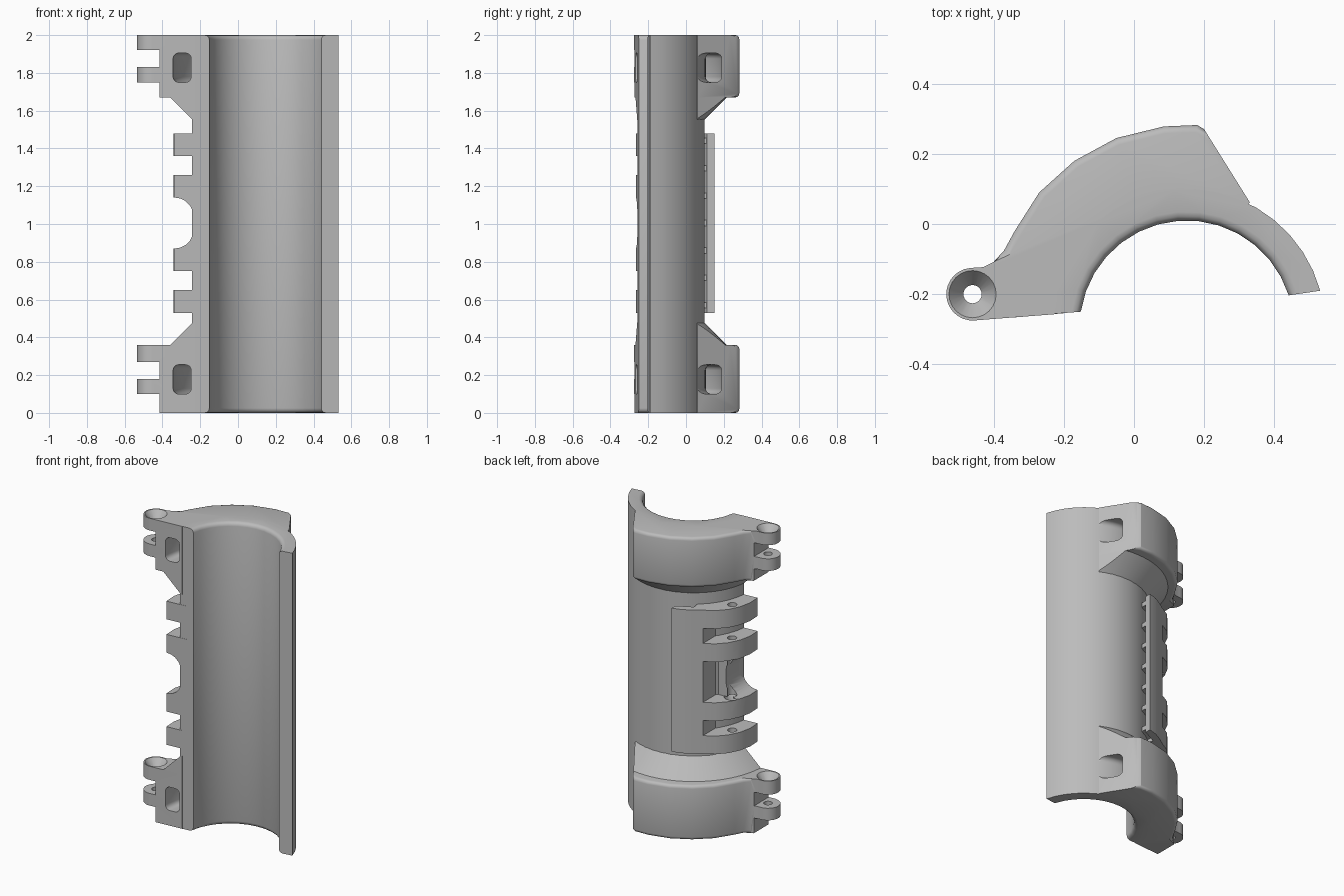
import bpy, bmesh, math
from mathutils import Matrix, Vector

cube = bpy.data.objects.get("Cube")
if cube:
    bpy.data.objects.remove(cube)

CX, CY = 0.15, -0.295          # tube axis
R_IN, R_OUT = 0.305, 0.395

grey = bpy.data.materials.new("plain grey")
grey.use_nodes = True
grey.diffuse_color = (0.5, 0.5, 0.5, 1)
grey.node_tree.nodes["Principled BSDF"].inputs["Base Color"].default_value = (0.5, 0.5, 0.5, 1)


def cut_y(x):
    """Slightly tilted plane that ends every part at the front."""
    return -0.25 + 0.085 * (x + 0.15)


def arc(r, a0, a1, n, cx=CX, cy=CY):
    angles = [math.radians(a0 + (a1 - a0) * i / n) for i in range(n + 1)]
    return [(cx + r * math.cos(a), cy + r * math.sin(a)) for a in angles]


def finish(name, bm):
    bmesh.ops.recalc_face_normals(bm, faces=bm.faces)
    mesh = bpy.data.meshes.new(name)
    bm.to_mesh(mesh)
    bm.free()
    mesh.materials.append(grey)
    obj = bpy.data.objects.new(name, mesh)
    bpy.context.collection.objects.link(obj)
    return obj


def prism(name, pts, z0, z1, round_rule=None, width=0.02):
    """Extrude an outline upward; optionally round end edges picked by a rule."""
    bm = bmesh.new()
    face = bm.faces.new([bm.verts.new((x, y, z0)) for x, y in pts])
    ext = bmesh.ops.extrude_face_region(bm, geom=[face])["geom"]
    bmesh.ops.translate(bm, vec=(0, 0, z1 - z0), verts=[v for v in ext if isinstance(v, bmesh.types.BMVert)])
    if round_rule:
        edges = [e for e in bm.edges if abs(e.verts[0].co.z - e.verts[1].co.z) < 1e-5
                 and all(round_rule(v.co) for v in e.verts)]
        bmesh.ops.bevel(bm, geom=edges, offset=width, segments=3, profile=0.5, affect='EDGES')
    return finish(name, bm)


def box(x0, x1, y0, y1, z0, z1):
    return prism("cutter", [(x0, y0), (x1, y0), (x1, y1), (x0, y1)], z0, z1)


def cone(x, y, r0, r1, z0, z1, n=24):
    bm = bmesh.new()
    bmesh.ops.create_cone(bm, cap_ends=True, segments=n, radius1=r0, radius2=r1, depth=z1 - z0,
                          matrix=Matrix.Translation((x, y, (z0 + z1) / 2)))
    return finish("cutter", bm)


def boolean(obj, tool, operation='DIFFERENCE'):
    mod = obj.modifiers.new("cut", 'BOOLEAN')
    mod.operation, mod.object, mod.solver = operation, tool, 'EXACT'
    bpy.context.view_layer.objects.active = obj
    bpy.ops.object.modifier_apply(modifier=mod.name)
    bpy.data.objects.remove(tool)


def rounded_rect(x0, x1, z0, z1, r):
    pts = []
    for cx, cz, a in ((x1 - r, z1 - r, 0), (x0 + r, z1 - r, 90), (x0 + r, z0 + r, 180), (x1 - r, z0 + r, 270)):
        pts += arc(r, a, a + 90, 5, cx, cz)
    return pts


def tunnel(z0, z1):
    """Curved strap channel swept around the tube axis."""
    bm = bmesh.new()
    pts = rounded_rect(CX + 0.4, CX + 0.495, z0, z1, 0.03)
    face = bm.faces.new([bm.verts.new((x, CY, z)) for x, z in pts])
    bmesh.ops.rotate(bm, verts=bm.verts, cent=(CX, CY, 0), matrix=Matrix.Rotation(math.radians(35), 3, 'Z'))
    bmesh.ops.spin(bm, geom=[face] + face.edges[:] + face.verts[:], cent=(CX, CY, 0), axis=(0, 0, 1),
                   angle=math.radians(160), steps=28)
    holes = [e for e in bm.edges if e.is_boundary]
    if holes:
        bmesh.ops.holes_fill(bm, edges=holes)
    return finish("cutter", bm)


def radius(co):
    return (Vector((co.x, co.y)) - Vector((CX, CY))).length


# Half tube with rounded inner rims
prism("half_tube", arc(R_OUT, 15.4, 174.5, 18) + arc(R_IN, 171.5, 17.5, 14), 0, 2,
      lambda co: radius(co) < R_IN + 0.01, 0.025)

# Clamp outline, shared by both collars
PIN = (-0.46, -0.2)
outline = [(0.33, 0.062), (0.2, 0.27), (0.18, 0.282), (0.085, 0.278), (-0.05, 0.245), (-0.17, 0.18),
           (-0.27, 0.09), (-0.34, -0.02), (-0.37, -0.075), (-0.4, -0.108), (-0.43, -0.123)]
outline += arc(0.075, 95, 275, 14, *PIN)
outline += arc(0.38, 174.3, 64, 18)


def collar(name, z0, z1, lugs, slope):
    body = prism(name, outline, z0, z1, lambda co: radius(co) > 0.41 and co.x > -0.42 and co.y > -0.2)
    # gaps beside the two hinge lugs
    for a, b in ((z0 - 0.1, lugs[0][0]), (lugs[0][1], lugs[1][0])):
        boolean(body, box(-0.7, -0.415, -0.4, 0.1, a, b))
    # pin hole with countersink
    boolean(body, cone(*PIN, 0.026, 0.026, z0 - 0.1, z1 + 0.1))
    boolean(body, cone(*PIN, 0.026, 0.068, z1 - 0.055, z1 + 0.001))
    boolean(body, tunnel(lugs[0][0], lugs[0][0] + 0.155))
    # conical shoulder running down to the tube
    low, high = (z0 - 0.12, z0) if slope < 0 else (z1, z1 + 0.12)
    radii = (R_OUT - 0.005, 0.51) if slope < 0 else (0.51, R_OUT - 0.005)
    shoulder = cone(CX, CY, *radii, low, high, 72)
    shoulder.name = name + "_shoulder"
    boolean(shoulder, prism("cutter", outline, low - 0.1, high + 0.1), 'INTERSECT')


collar("upper_collar", 1.67, 2.0, ((1.75, 1.83), (1.92, 2.0)), -1)
collar("lower_collar", 0.0, 0.36, ((0.10, 0.18), (0.27, 0.36)), 1)

# Middle hinge block: overhanging plate and four lugs
Z0, Z1 = 0.53, 1.48
block = prism("hinge_block", [(0.0, 0.15), (-0.06, 0.133), (-0.12, 0.1), (-0.17, 0.066), (-0.235, 0.03),
                              (-0.29, -0.03), (-0.325, -0.1), (-0.342, -0.18), (-0.338, cut_y(-0.338)),
                              (-0.2, cut_y(-0.2)), (-0.19, -0.15), (-0.09, -0.02), (-0.1, 0.06), (0.0, 0.11)], Z0, Z1)
for a, b in ((0.65, 0.75), (1.26, 1.36)):
    boolean(block, box(-0.6, -0.17, -0.5, 0.3, a, b))
boolean(block, box(-0.6, -0.17, -0.08, 0.3, 0.87, 1.14))
notch = prism("cutter", rounded_rect(-0.7, -0.236, 0.87, 1.14, 0.1), -0.3, 0.4)
notch.data.transform(Matrix.Rotation(math.radians(90), 4, 'X'))
boolean(block, notch)
boolean(block, cone(-0.268, -0.1, 0.028, 0.028, 0.4, 1.6))
boolean(block, cone(-0.268, -0.1, 0.028, 0.05, 0.83, 0.871))

# Small ribs holding the plate off the tube
for i in range(7):
    z = Z0 + 0.04 + i * 0.145
    prism("plate_rib", [(-0.005, 0.115), (-0.11, 0.065), (-0.1, -0.02), (-0.005, 0.03)], z - 0.015, z + 0.015)

# Smooth the curved faces, keep edges crisp
bpy.ops.object.select_all(action='DESELECT')
for obj in bpy.context.collection.objects:
    if obj.type == 'MESH' and grey.name in obj.data.materials:
        obj.select_set(True)
        bpy.context.view_layer.objects.active = obj
bpy.ops.object.shade_smooth_by_angle(angle=math.radians(32))
